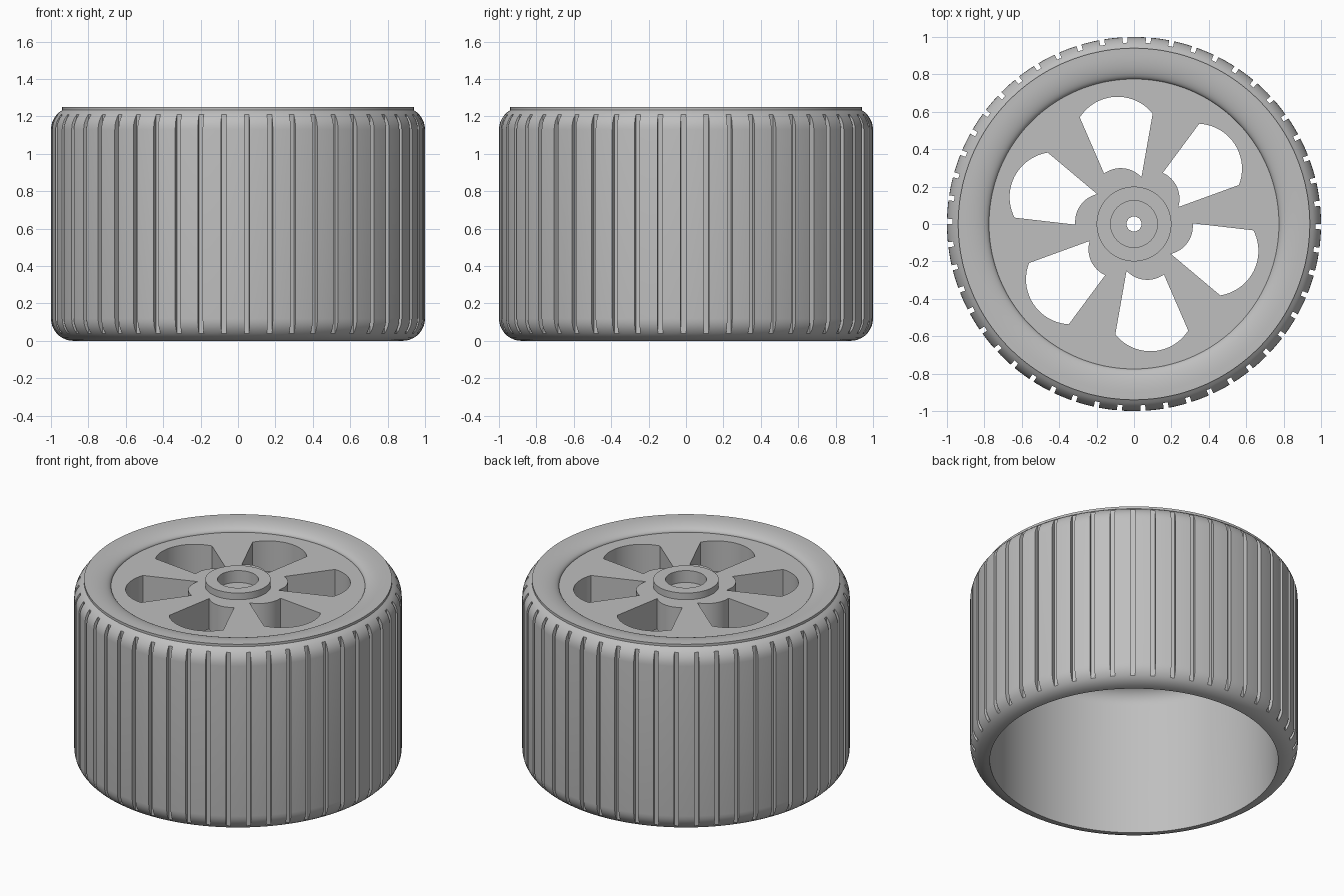
import bpy
import bmesh
from math import pi, sin, cos, asin, acos, radians
from mathutils import Vector, Matrix

cube = bpy.data.objects.get("Cube")
if cube:
    bpy.data.objects.remove(cube, do_unlink=True)

TOP = 1.25          # overall height
DISC_TOP = 1.205    # face of the spoked disc
DISC_BOTTOM = 1.0
DISC_R = 0.775
BORE = 0.88         # inner radius of the hollow drum
FILLET = 0.12
GROOVE_R = 0.97     # radius at the bottom of the tread grooves

# One plain grey material
grey = bpy.data.materials.new("plain_grey")
grey.use_nodes = True
grey.diffuse_color = (0.52, 0.52, 0.52, 1)
grey.node_tree.nodes["Principled BSDF"].inputs["Base Color"].default_value = (0.52, 0.52, 0.52, 1)


def finish(name, bm):
    """Weld, orient and smooth a bmesh, then add it to the scene."""
    bmesh.ops.remove_doubles(bm, verts=bm.verts, dist=1e-5)
    bmesh.ops.recalc_face_normals(bm, faces=bm.faces)
    mesh = bpy.data.meshes.new(name)
    bm.to_mesh(mesh)
    bm.free()
    mesh.materials.append(grey)
    obj = bpy.data.objects.new(name, mesh)
    bpy.context.collection.objects.link(obj)
    bpy.ops.object.select_all(action='DESELECT')
    obj.select_set(True)
    bpy.context.view_layer.objects.active = obj
    bpy.ops.object.shade_smooth_by_angle(angle=radians(28))


def circle(radius, n=128):
    return [Vector((radius * cos(2 * pi * i / n), radius * sin(2 * pi * i / n))) for i in range(n)]


def arc(a, c, rise, n=20):
    """Arc from a to c that bulges away from the wheel centre."""
    mid, along = (a + c) / 2, (c - a).normalized()
    out = Vector((-along.y, along.x))
    if out.dot(mid) < 0:
        out = -out
    half = (c - a).length / 2
    rad = (half * half + rise * rise) / (2 * rise)
    centre, phi = mid + out * (rise - rad), asin(half / rad)
    angles = [phi * (2 * i / n - 1) for i in range(n + 1)]
    return [centre + rad * (out * cos(t) + along * sin(t)) for t in angles]


def plate(name, outlines, z0, z1):
    """Extruded flat plate; outlines after the first are holes."""
    curve = bpy.data.curves.new(name, 'CURVE')
    curve.dimensions = '2D'
    curve.fill_mode = 'BOTH'
    curve.extrude = (z1 - z0) / 2
    for pts in outlines:
        spline = curve.splines.new('POLY')
        spline.points.add(len(pts) - 1)
        for p, v in zip(spline.points, pts):
            p.co = (v.x, v.y, 0, 1)
        spline.use_cyclic_u = True
    temp = bpy.data.objects.new(name + "_outline", curve)
    bpy.context.collection.objects.link(temp)
    graph = bpy.context.evaluated_depsgraph_get()
    mesh = bpy.data.meshes.new_from_object(temp.evaluated_get(graph))
    bm = bmesh.new()
    bm.from_mesh(mesh)
    bmesh.ops.translate(bm, verts=bm.verts, vec=(0, 0, (z0 + z1) / 2))
    bpy.data.objects.remove(temp, do_unlink=True)
    bpy.data.meshes.remove(mesh)
    finish(name, bm)


# Tyre profile: bottom fillet, tread, top fillet, lip, dished rim, inner fillet
cut = acos((GROOVE_R - BORE) / FILLET)
steps = sorted([radians(d) for d in (0, 10, 20, 30, 50, 60, 75, 90)] + [cut])
shoulder = [(BORE + FILLET * cos(t), FILLET * (1 - sin(t))) for t in steps]
profile = shoulder[::-1]
profile += [(r, TOP - 0.0 - z) for r, z in shoulder if r > 0.9399]
profile += [(0.94, TOP)]
rim_start = 0.905
for i in range(13):
    t = pi / 2 * i / 12
    profile.append((rim_start - (rim_start - DISC_R) * sin(t),
                    DISC_TOP + (TOP - DISC_TOP) * cos(t)))
for i in range(9):
    t = pi / 2 * (1 - i / 8)
    profile.append((DISC_R + (BORE - DISC_R) * cos(t), DISC_BOTTOM - 0.105 * (1 - sin(t))))

# Tread columns: each groove has doubled edges, so its walls stay upright
GROOVES = 50
pitch = 2 * pi / GROOVES
half_width = 0.0135
columns = []
for k in range(GROOVES):
    c = -pi / 2 + 0.048 + k * pitch
    columns += [(c - half_width, False), (c - half_width, True),
                (c + half_width, True), (c + half_width, False)]
    land = pitch - 2 * half_width
    columns += [(c + half_width + land * f / 4, False) for f in (1, 2, 3)]

bm = bmesh.new()
grid = []
for angle, sunk in columns:
    col = []
    for r, z in profile:
        r = min(r, GROOVE_R) if sunk else r
        col.append(bm.verts.new((r * cos(angle), r * sin(angle), z)))
    grid.append(col)
rows = len(profile)
for i, col in enumerate(grid):
    nxt = grid[(i + 1) % len(grid)]
    for j in range(rows):
        k = (j + 1) % rows
        bm.faces.new((col[j], nxt[j], nxt[k], col[k]))
finish("grooved_tyre", bm)

# Spoked disc with six window openings
inner_l, outer_l = Vector((-0.16, 0.27)), Vector((-0.29, 0.57))
outer_r, inner_r = Vector((0.10, 0.59)), Vector((0.04, 0.25))
window = arc(outer_l, outer_r, 0.10) + arc(inner_r, inner_l, 0.038)
windows = []
for i in range(6):
    turn = Matrix.Rotation(i * pi / 3, 2)
    windows.append([turn @ p for p in window])
plate("spoked_disc", [circle(DISC_R, 200), circle(0.125, 64)] + windows, DISC_BOTTOM, DISC_TOP)

# Raised hub collar and the recessed floor with the axle hole
plate("hub_collar", [circle(0.2, 96), circle(0.125, 64)], DISC_TOP, TOP)
plate("axle_seat", [circle(0.125, 64), circle(0.04, 48)], DISC_BOTTOM, TOP - 0.08)
